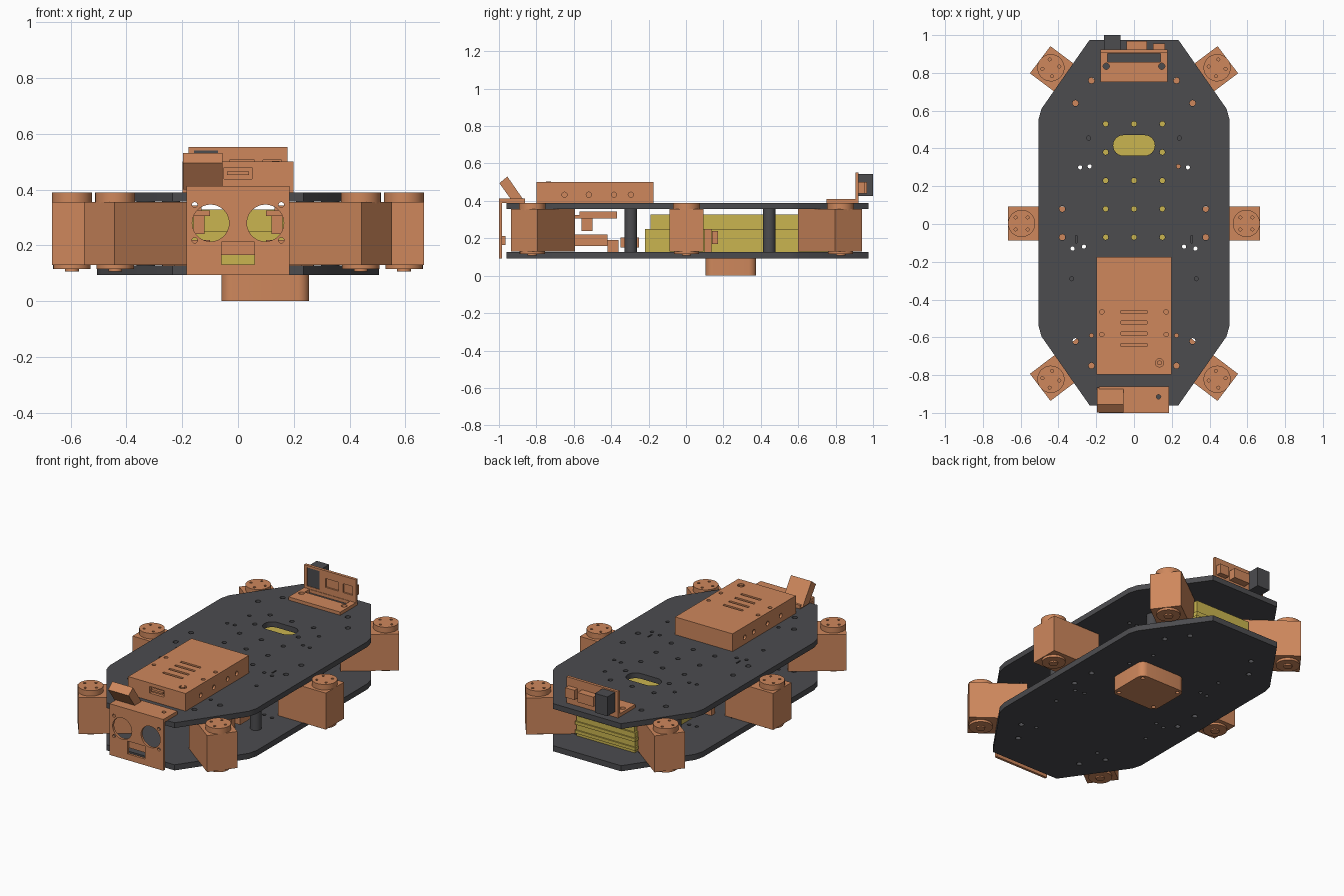
import bpy, bmesh
from math import cos, sin, pi, radians, atan2
from mathutils import Matrix, Vector

cube = bpy.data.objects.get("Cube")
if cube:
    bpy.data.objects.remove(cube)


def material(name, rgb):
    m = bpy.data.materials.new(name)
    m.use_nodes = True
    m.diffuse_color = (*rgb, 1)
    m.node_tree.nodes["Principled BSDF"].inputs["Base Color"].default_value = (*rgb, 1)
    return m


COPPER = material("copper_plastic", (0.62, 0.245, 0.108))
DARK = material("dark_grey", (0.072, 0.072, 0.078))
YELLOW = material("battery_yellow", (0.59, 0.46, 0.08))

# Extrusion directions: up, towards the front (x, z plane), sideways (y, z plane)
UP = Matrix.Identity(4)
FRONT = Matrix.Rotation(pi / 2, 4, 'X')
SIDE = Matrix(((0, 0, 1, 0), (1, 0, 0, 0), (0, 1, 0, 0), (0, 0, 0, 1)))


def rect(x0, x1, y0, y1):
    return [(x0, y0), (x1, y0), (x1, y1), (x0, y1)]


def disc(x, y, r, n=24):
    return [(x + r * cos(2 * pi * i / n), y + r * sin(2 * pi * i / n)) for i in range(n)]


def rounded(x0, x1, y0, y1, r, n=6):
    pts = []
    corners = [(x1 - r, y1 - r), (x0 + r, y1 - r), (x0 + r, y0 + r), (x1 - r, y0 + r)]
    for k, (cx, cy) in enumerate(corners):
        for i in range(n + 1):
            a = pi / 2 * (k + i / n)
            pts.append((cx + r * cos(a), cy + r * sin(a)))
    return pts


def extrude(bm, outline, z0, z1, mat=UP):
    low = [bm.verts.new(mat @ Vector((x, y, z0))) for x, y in outline]
    high = [bm.verts.new(mat @ Vector((x, y, z1))) for x, y in outline]
    bm.faces.new(high)
    bm.faces.new(low[::-1])
    for i in range(len(low)):
        j = (i + 1) % len(low)
        bm.faces.new((low[i], low[j], high[j], high[i]))


def mesh_object(name, shapes):
    """shapes: list of (outline, z0, z1, matrix)"""
    bm = bmesh.new()
    for s in shapes:
        extrude(bm, *s)
    bmesh.ops.recalc_face_normals(bm, faces=bm.faces)
    me = bpy.data.meshes.new(name)
    bm.to_mesh(me)
    bm.free()
    ob = bpy.data.objects.new(name, me)
    bpy.context.collection.objects.link(ob)
    return ob


def part(name, colour, shapes, cuts=()):
    ob = mesh_object(name, shapes)
    if cuts:
        cutter = mesh_object(name + "_cutter", cuts)
        cutter.hide_render = True
        mod = ob.modifiers.new("holes", 'BOOLEAN')
        mod.operation, mod.object, mod.solver = 'DIFFERENCE', cutter, 'EXACT'
        dg = bpy.context.evaluated_depsgraph_get()
        ob.data = bpy.data.meshes.new_from_object(ob.evaluated_get(dg))
        ob.modifiers.clear()
        bpy.data.objects.remove(cutter)
    ob.data.materials.clear()
    ob.data.materials.append(colour)
    ob.data.shade_smooth()
    ob.data.set_sharp_from_angle(angle=radians(32))
    return ob


# Deck plates with drilled holes
half = [(0.235, -0.96), (0.49, -0.595), (0.505, -0.54), (0.505, 0.555), (0.49, 0.61), (0.235, 0.975)]
deck = half + [(-x, y) for x, y in reversed(half)]
mounts = [(0.38, 0.08), (0.38, -0.07), (0.31, 0.64), (0.225, 0.76), (0.31, -0.62), (0.225, -0.75)]
small = [(0.24, 0.455), (0.33, -0.29), (0.235, 0.305), (0.285, 0.3), (0.225, -0.59),
         (0.265, -0.12), (0.325, -0.13)]
grid = [(x, y) for x in (-0.15, 0, 0.15) for y in (0.53, 0.38, 0.23, 0.08, -0.07) if x or y != 0.38]


def both(points):
    return [(s * x, y) for x, y in points for s in (-1, 1)]


def drill(points, r, z0, z1):
    return [(disc(x, y, r, 12), z0, z1, UP) for x, y in points]


part("top_deck", DARK, [(deck, 0.357, 0.39, UP)],
     drill(both(mounts), 0.016, 0.3, 0.45) + drill(grid, 0.014, 0.3, 0.45)
     + drill(both(small), 0.011, 0.3, 0.45)
     + [(rounded(-0.11, 0.11, 0.362, 0.47, 0.053), 0.3, 0.45, UP)]
     + [(rect(s * 0.305 - 0.004, s * 0.305 + 0.004, -0.1, -0.06), 0.3, 0.45, UP) for s in (-1, 1)])
part("bottom_deck", DARK, [(deck, 0.093, 0.128, UP)],
     drill(both(mounts), 0.016, 0, 0.2) + drill(both(small), 0.011, 0, 0.2))

# Spacer columns between the decks
part("deck_spacers", DARK,
     [(disc(s * x, y, 0.033), 0.126, 0.359, UP) for x, y in ((0.33, -0.295), (0.24, 0.445)) for s in (-1, 1)])

# Battery pack with a stepped lower tray
part("battery", YELLOW, [(rect(-0.19, 0.19, -0.19, 0.78), 0.25, 0.328, UP)])
part("battery_tray", YELLOW, [(rect(-0.2, 0.2, -0.22, 0.79), 0.128, 0.251, UP)])
part("battery_straps", YELLOW,
     [(rect(-0.208, 0.208, 0.45, 0.798), z, z + 0.02, UP) for z in (0.145, 0.2)])

# Leg joint housings: x axis points outwards, origin at the joint
for label, x, y in (("front", 0.44, -0.822), ("middle", 0.595, 0.003), ("rear", 0.44, 0.827)):
    for side, s in (("left", 1), ("right", -1)):
        tilt = {"front": -37, "middle": 0, "rear": 37}[label]
        ang = radians(tilt if s > 0 else 180 - tilt)
        M = Matrix.Translation((s * x, y, 0)) @ Matrix.Rotation(ang, 4, 'Z')
        name = f"{label}_{side}_joint"
        part(name + "_housing", COPPER, [(rect(-0.26, 0.071, -0.09, 0.09), 0.129, 0.356, M)])
        screws = [(disc(0.045 * cos(a), 0.045 * sin(a), 0.008, 10), 0.38, 0.41, M)
                  for a in (pi / 4, 3 * pi / 4, 5 * pi / 4, 7 * pi / 4)]
        part(name + "_cap", COPPER, [(disc(0, 0, 0.072, 32), 0.35, 0.39, M)], screws)
        part(name + "_foot", COPPER, [(disc(0, 0, 0.067, 32), 0.115, 0.135, M),
                                      (disc(0, 0, 0.025, 16), 0.107, 0.12, M)])

# Underside pod with rounded corners and corner screws
pod_screws = [(x, y) for x in (-0.03, 0.225) for y in (0.135, 0.345)]
part("underside_pod", COPPER, [(rounded(-0.06, 0.255, 0.105, 0.375, 0.04), 0, 0.095, UP)],
     drill(pod_screws, 0.012, -0.02, 0.015))

# Front face plate with two round openings and a lower window
face_screws = [(s * x, z) for s in (-1, 1) for x, z in ((0.155, 0.345), (0.155, 0.218))]
part("face_plate", COPPER, [(rect(-0.185, 0.185, 0.093, 0.412), 0.985, 1.0, FRONT)],
     [(disc(s * 0.098, 0.28, 0.066, 40), 0.9, 1.1, FRONT) for s in (-1, 1)]
     + [(disc(x, z, 0.01, 12), 0.9, 1.1, FRONT) for x, z in face_screws]
     + [(rect(-0.06, 0.06, 0.132, 0.212), 0.9, 1.1, FRONT)])
part("face_window_sensor", COPPER, [(rect(-0.06, 0.06, 0.165, 0.212), 0.965, 0.987, FRONT)])
part("face_flange", COPPER, [(rect(-0.185, 0.185, -0.99, -0.86), 0.389, 0.412, UP)],
     drill([(0.13, -0.915)], 0.012, 0.3, 0.5))

# Tilted camera holder above the face
lean = [(-0.998, 0.495), (-0.955, 0.53), (-0.865, 0.4), (-0.93, 0.4)]
part("camera_holder", COPPER, [(lean, -0.197, -0.055, SIDE)])

# Electronics cover with vents, side holes and a front port
cover_cuts = [(rect(-0.068, 0.068, y - 0.008, y + 0.008), 0.48, 0.55, UP)
              for y in (-0.465, -0.522, -0.58, -0.64)]
cover_cuts += drill(both([(0.17, -0.465), (0.17, -0.585)]), 0.012, 0.48, 0.55)
cover_cuts += drill([(0.135, -0.735)], 0.022, 0.49, 0.55)
cover_cuts += [(disc(y, 0.433, 0.014, 12), s * 0.205 - 0.02, s * 0.205 + 0.02, SIDE)
               for y in (-0.65, -0.52, -0.385, -0.295) for s in (-1, 1)]
cover_cuts += [(rect(-0.05, 0.05, 0.437, 0.478), 0.78, 0.85, FRONT)]
part("electronics_cover", COPPER, [(rect(-0.198, 0.198, -0.798, -0.175), 0.388, 0.5, UP)], cover_cuts)
part("cover_button", COPPER, [(disc(0.135, -0.735, 0.013, 16), 0.48, 0.503, UP)])
part("front_port", COPPER, [(rect(-0.04, 0.04, 0.452, 0.464), 0.77, 0.797, FRONT)])

# Rear bracket: slotted base, upright and attached modules
part("rear_bracket_base", COPPER, [(rect(-0.178, 0.178, 0.752, 0.915), 0.388, 0.41, UP)],
     [(rect(-0.14, 0.14, 0.857, 0.902), 0.3, 0.5, UP)] + drill(both([(0.147, 0.835)]), 0.017, 0.3, 0.5))
part("rear_bracket_upright", COPPER, [(rect(-0.178, 0.178, 0.39, 0.553), -0.923, -0.905, FRONT)],
     [(rect(-0.158, -0.072, 0.425, 0.54), -0.95, -0.88, FRONT),
      (rect(-0.03, 0.06, 0.45, 0.505), -0.915, -0.88, FRONT),
      (rect(0.09, 0.155, 0.45, 0.505), -0.915, -0.88, FRONT)])
part("rear_camera", DARK, [(rect(-0.158, -0.072, 0.425, 0.545), -1.0, -0.908, FRONT)])
part("rear_connectors", COPPER, [(rect(-0.04, 0.07, 0.44, 0.5), -0.968, -0.92, FRONT),
                                 (rect(0.1, 0.165, 0.44, 0.5), -0.955, -0.92, FRONT)])

# Brackets between the decks, mirrored left and right
inner = [(0.1, 0.25, -0.6, -0.37, 0.305, 0.325), (0.13, 0.25, -0.57, -0.37, 0.325, 0.343),
         (0.12, 0.16, -0.56, -0.5, 0.24, 0.305), (0.1, 0.25, -0.6, -0.42, 0.16, 0.22),
         (0.12, 0.23, -0.42, -0.36, 0.128, 0.19), (0.18, 0.26, -0.35, -0.25, 0.15, 0.205),
         (0.21, 0.27, 0.1, 0.135, 0.128, 0.25), (0.21, 0.27, 0.14, 0.17, 0.17, 0.24)]
for side, s in (("left", 1), ("right", -1)):
    part(f"inner_brackets_{side}", COPPER,
         [(rect(min(s * a, s * b), max(s * a, s * b), c, d), e, f, UP) for a, b, c, d, e, f in inner])
